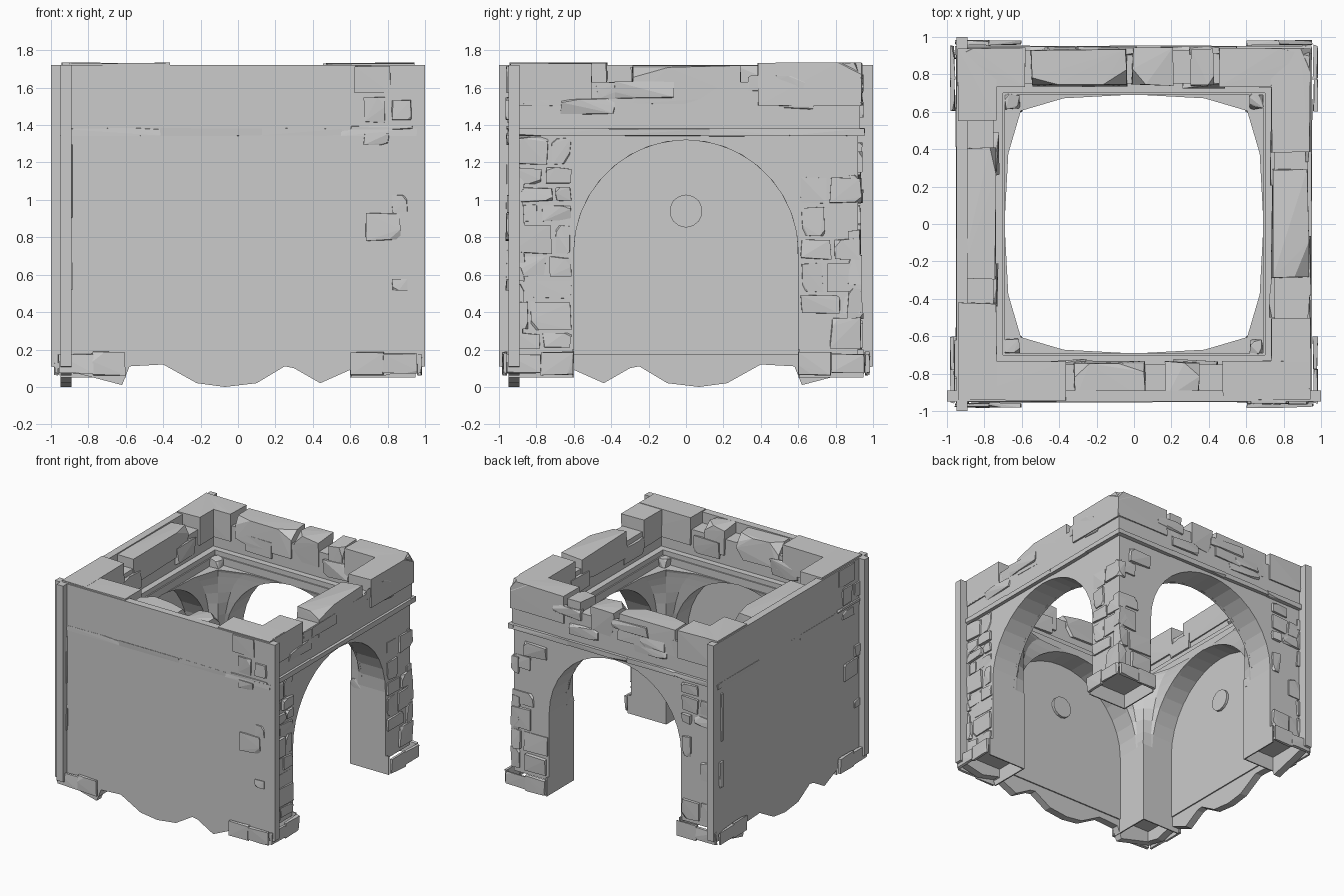
import bpy, bmesh, math, random
from mathutils import Matrix, Vector

random.seed(7)
if "Cube" in bpy.data.objects:
    bpy.data.objects.remove(bpy.data.objects["Cube"], do_unlink=True)

stone = bpy.data.materials.new("grey_stone")
stone.use_nodes = True
GREY = (0.6, 0.6, 0.6, 1)
stone.diffuse_color = GREY
stone.node_tree.nodes["Principled BSDF"].inputs["Base Color"].default_value = GREY

SIDES = ["front", "right", "back", "left"]
R, SPRING = 0.6, 0.72            # arch radius and springing height
OUT, INN = 0.92, 0.69            # wall planes


def finish(bm, name, side=0):
    """Turn the mesh to its side of the tower and make an object."""
    bmesh.ops.recalc_face_normals(bm, faces=bm.faces)
    bm.transform(Matrix.Rotation(side * math.pi / 2, 4, 'Z'))
    me = bpy.data.meshes.new(name)
    bm.to_mesh(me)
    bm.free()
    me.materials.append(stone)
    ob = bpy.data.objects.new(name, me)
    bpy.context.collection.objects.link(ob)
    return ob


def box(bm, x, y, z):
    """Plain block from (min, max) ranges."""
    vs = bmesh.ops.create_cube(bm, size=1)["verts"]
    for v in vs:
        v.co = [r[0] + (c + 0.5) * (r[1] - r[0]) for c, r in zip(v.co, (x, y, z))]


def rough(bm, x, y, z, jit=0.012, chips=2):
    """Hewn stone: jittered corners, some of them chipped off."""
    ranges = (x, y, z)
    chipped = random.sample(range(8), chips)
    pts = []
    for i in range(8):
        bits = [(i >> a) & 1 for a in range(3)]
        co = Vector([r[b] for r, b in zip(ranges, bits)])
        co += Vector([random.uniform(0, jit) * (1 - 2 * b) for b in bits])
        if i in chipped:
            for a in range(3):
                p = co.copy()
                size = ranges[a][1] - ranges[a][0]
                p[a] += (1 - 2 * bits[a]) * size * random.uniform(0.15, 0.4)
                pts.append(p)
        else:
            pts.append(co)
    verts = [bm.verts.new(p) for p in pts]
    bmesh.ops.convex_hull(bm, input=verts)


def extrude_profile(bm, pts, y0, y1):
    """Extrude an x-z outline between two depths."""
    face = bm.faces.new([bm.verts.new((px, y0, pz)) for px, pz in pts])
    res = bmesh.ops.extrude_face_region(bm, geom=[face])
    moved = [g for g in res["geom"] if isinstance(g, bmesh.types.BMVert)]
    bmesh.ops.translate(bm, verts=moved, vec=(0, y1 - y0, 0))


def arch_points(n):
    return [(R * math.cos(math.pi * i / n), SPRING + R * math.sin(math.pi * i / n))
            for i in range(n + 1)]


# Raised parapet stones along each side, left to right seen from outside
PARAPET = [
    [(-0.94, -0.36), (-0.33, 0.07), (0.15, 0.36), (0.47, 0.94)],
    [(-0.94, -0.5), (-0.3, 0.3), (0.38, 0.94)],
    [(-0.94, -0.45), (-0.43, -0.3), (-0.22, 0.02), (0.03, 0.56), (0.58, 0.94)],
    [(-0.94, -0.55), (-0.42, 0.3), (0.42, 0.94)],
]
# Broken lower edge of the closing slabs
JAGGED = [(-1, 0.11), (-0.85, 0.07), (-0.62, 0.01), (-0.58, 0.11), (-0.4, 0.12),
          (-0.22, 0.02), (-0.07, 0), (0.1, 0.02), (0.25, 0.11), (0.3, 0.1),
          (0.44, 0.02), (0.62, 0.1), (0.78, 0.06), (1, 0.11)]

for k, side in enumerate(SIDES):
    # Arched wall
    bm = bmesh.new()
    outline = [(OUT, 0.17), (OUT, 1.38), (-OUT, 1.38), (-OUT, 0.17), (-R, 0.17)]
    outline += arch_points(18)[::-1] + [(R, 0.17)]
    extrude_profile(bm, outline, -OUT, -INN)
    finish(bm, side + "_arched_wall", k)

    # Parapet body, inner ledge and outer string course
    bm = bmesh.new()
    box(bm, (-0.93, 0.93), (-0.93, -0.75), (1.37, 1.63))
    box(bm, (-0.75, 0.75), (-0.76, -0.70), (1.37, 1.42))
    finish(bm, side + "_parapet", k)
    bm = bmesh.new()
    cuts = [-0.95, -0.42, 0.12, 0.55, 0.95]
    for a, b in zip(cuts, cuts[1:]):
        rough(bm, (a, b + 0.01), (-0.955, -0.9), (1.34, 1.385), 0.006, 1)
    finish(bm, side + "_string_course", k)

    # Parapet stones
    bm = bmesh.new()
    for a, b in PARAPET[k]:
        corner = max(abs(a), abs(b)) > 0.9
        rough(bm, (a, b), (-0.945, -0.73), (1.5, 1.735 if corner else 1.72),
              0.008 if corner else 0.02, 1 if corner else 3)
    for _ in range(5):
        x = random.uniform(-0.85, 0.65)
        z = random.uniform(1.42, 1.58)
        rough(bm, (x, x + random.uniform(0.15, 0.35)), (-0.95, -0.9), (z, z + 0.1), 0.02, 3)
    for x in (-0.5, 0.2):
        rough(bm, (x, x + 0.25), (-0.78, -0.72), (1.45, 1.6), 0.02, 3)
    finish(bm, side + "_parapet_stones", k)

    # Courses of rough stones on the two piers
    bm = bmesh.new()
    for s in (-1, 1):
        z = 0.2
        while z < 1.24:
            h = random.uniform(0.08, 0.18)
            top = min(z + h, 1.34)
            split = random.uniform(0.7, 0.84)
            for a, b in ((0.61, split), (split + 0.01, 0.94)):
                if random.random() < 0.72:
                    rough(bm, sorted((s * a, s * b)), (-random.uniform(0.93, 0.95), -0.86),
                          (z, top), 0.014, 2)
            z = top + 0.01
    finish(bm, side + "_pier_stones", k)

    # Pier feet: jamb plates and open plinth facing
    bm = bmesh.new()
    for s in (-1, 1):
        box(bm, sorted((s * 0.6, s * 0.61)), (-0.95, -0.6), (0.05, 0.2))
        rough(bm, sorted((s * 0.6, s * 0.78)), (-0.985, -0.955), (0.06, 0.19), 0.008, 1)
        rough(bm, sorted((s * 0.77, s * 0.96)), (-0.985, -0.955), (0.07, 0.18), 0.01, 1)
    finish(bm, side + "_plinth", k)

    # Corner pier core, with curved pendentive rising between two arches
    bm = bmesh.new()
    box(bm, (-OUT, -R), (-OUT, -R), (0.17, SPRING))
    rings = []
    for i in range(9):
        t = math.radians(86) * i / 8
        a, z = R * math.cos(t), SPRING + R * math.sin(t)
        m = 0.6 * R + 0.4 * a
        ring = [(0.71, 0.71), (0.71, a), (INN, a), (0.672, m), (0.605, 0.605),
                (m, 0.672), (a, INN), (a, 0.71)]
        rings.append([bm.verts.new((-x, -y, z)) for x, y in ring])
    for lo, hi in zip(rings, rings[1:]):
        for j in range(len(lo)):
            n = (j + 1) % len(lo)
            bm.faces.new((lo[j], lo[n], hi[n], hi[j]))
    bm.faces.new(rings[0])
    bm.faces.new(rings[-1])
    finish(bm, side + "_corner_pendentive", k)

    # Loose stones left on the pendentive and its capital
    bm = bmesh.new()
    rough(bm, (-0.7, -0.61), (-0.7, -0.61), (1.29, 1.39), 0.02, 3)
    rough(bm, (-0.7, -0.595), (-0.7, -0.595), (0.68, 0.76), 0.012, 3)
    finish(bm, side + "_corner_stones", k)

# The front and left arches are closed by plain slabs
for k in (0, 3):
    bm = bmesh.new()
    extrude_profile(bm, JAGGED + [(1, 1.72), (-1, 1.72)], -0.95, -0.89)
    finish(bm, SIDES[k] + "_closing_slab", k)

    bm = bmesh.new()
    extrude_profile(bm, [(-R, 0.17)] + arch_points(18)[::-1] + [(R, 0.17)], -0.9, -0.88)
    finish(bm, SIDES[k] + "_blind_arch_panel", k)

    # Round boss in the blind arch
    bm = bmesh.new()
    mat = Matrix.Translation((0, -0.875, 0.94)) @ Matrix.Rotation(math.pi / 2, 4, 'X')
    bmesh.ops.create_cone(bm, cap_ends=True, segments=14, radius1=0.088, radius2=0.088,
                          depth=0.03, matrix=mat)
    finish(bm, SIDES[k] + "_round_boss", k)

    # Stones breaking through the slab
    bm = bmesh.new()
    for x, z, w, h in ((0.62, 1.57, 0.2, 0.15), (0.67, 1.41, 0.12, 0.14), (0.82, 1.42, 0.11, 0.12),
                       (0.6, 1.37, 0.34, 0.03), (0.67, 1.29, 0.14, 0.07), (0.68, 0.78, 0.19, 0.15),
                       (0.82, 0.93, 0.09, 0.1), (0.82, 0.51, 0.09, 0.07),
                       (-0.93, 0.52, 0.05, 0.22), (-0.91, 0.9, 0.03, 0.4)):
        rough(bm, (x, x + w), (-0.965, -0.92), (z, z + h), 0.01, 2)
    finish(bm, SIDES[k] + "_slab_stones", k)
